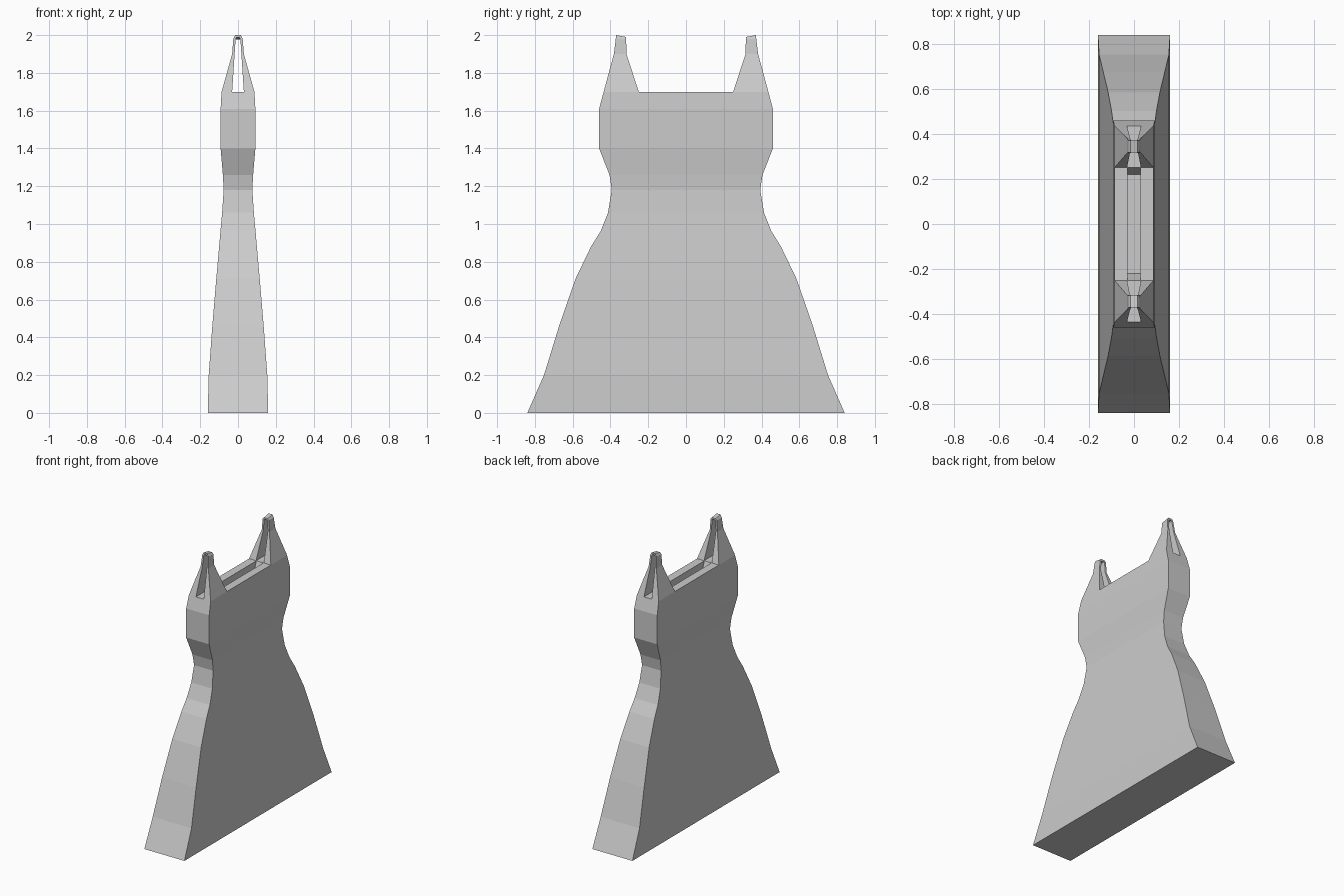
import bpy

if "Cube" in bpy.data.objects:
    bpy.data.objects.remove(bpy.data.objects["Cube"])


def loft(name, sections):
    """Skin a list of four-point sections and cap both ends."""
    verts = [p for s in sections for p in s]
    faces = [(0, 1, 2, 3)]
    for i in range(len(sections) - 1):
        a, b = 4 * i, 4 * i + 4
        for k in range(4):
            n = (k + 1) % 4
            faces.append((a + k, b + k, b + n, a + n))
    e = len(verts) - 4
    faces.append((e + 3, e + 2, e + 1, e))
    mesh = bpy.data.meshes.new(name)
    mesh.from_pydata(verts, [], faces)
    # consistent outward normals
    import bmesh
    bm = bmesh.new()
    bm.from_mesh(mesh)
    bmesh.ops.recalc_face_normals(bm, faces=bm.faces)
    bm.to_mesh(mesh)
    bm.free()
    obj = bpy.data.objects.new(name, mesh)
    bpy.context.collection.objects.link(obj)
    return obj


def rect(x, y, z):
    return [(-x, -y, z), (x, -y, z), (x, y, z), (-x, y, z)]


# Flared skirt, waist and bodice: height, half depth, half width
profile = [
    (0.0, 0.16, 0.84), (0.2, 0.155, 0.752), (0.46, 0.136, 0.672),
    (0.71, 0.115, 0.585), (0.88, 0.1, 0.503), (0.96, 0.093, 0.453),
    (1.06, 0.084, 0.413), (1.18, 0.076, 0.393), (1.26, 0.08, 0.405),
    (1.4, 0.092, 0.46), (1.61, 0.092, 0.46), (1.7, 0.087, 0.436),
]
dress = loft("dress_body", [rect(x, y, z) for z, x, y in profile])

# Neckline groove between the straps
cutter = loft("neckline_cutter", [rect(0.028, 0.22, 1.62), rect(0.028, 0.25, 1.70),
                                  rect(0.028, 0.265, 1.74)])
cutter.hide_render = True
cutter.hide_viewport = True
groove = dress.modifiers.new("neckline", 'BOOLEAN')
groove.operation = 'DIFFERENCE'
groove.solver = 'EXACT'
groove.object = cutter

# Shoulder straps: arches over a narrow gap
# outer x, outer z, gap x, gap z, inner y, outer y
arch = [
    (0.087, 1.70, 0.031, 1.70, 0.25, 0.436),
    (0.031, 1.90, 0.018, 1.90, 0.315, 0.382),
    (0.025, 1.98, 0.013, 1.975, 0.317, 0.372),
    (0.015, 2.00, 0.008, 1.988, 0.317, 0.371),
]
for side, label in ((-1, "front"), (1, "back")):
    sections = []
    for sx, rows in ((1, arch), (-1, arch[::-1])):
        for xo, zo, xg, zg, yi, yo in rows:
            drop = 0.01 if zo == 2.0 else 0.0
            sections.append([(sx * xo, side * yi, zo - drop), (sx * xo, side * yo, zo),
                             (sx * xg, side * yo, zg), (sx * xg, side * yi, zg - drop)])
    loft(label + "_strap", sections)
